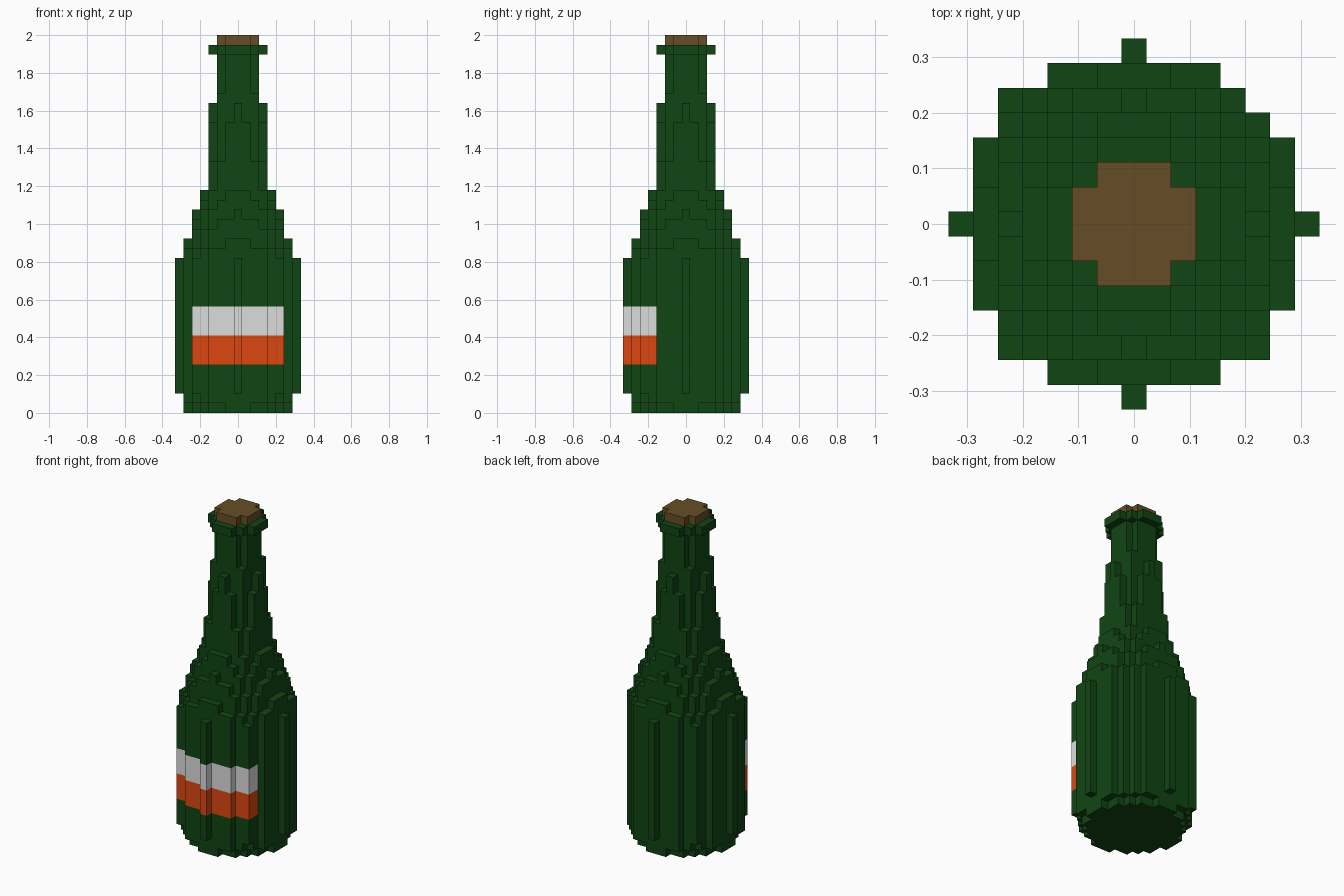
import bpy, bmesh

if "Cube" in bpy.data.objects:
    bpy.data.objects.remove(bpy.data.objects["Cube"], do_unlink=True)

CELL = 2 / 45      # block width
LAYER = 2 / 39     # block height


def material(name, rgb):
    m = bpy.data.materials.new(name)
    m.use_nodes = True
    m.diffuse_color = (*rgb, 1)
    m.node_tree.nodes["Principled BSDF"].inputs["Base Color"].default_value = (*rgb, 1)
    return m


green = material("bottle_green", (0.0055, 0.06, 0.0065))
white = material("label_white", (0.72, 0.72, 0.72))
orange = material("label_orange", (0.72, 0.063, 0.0055))
brown = material("cork_brown", (0.132, 0.076, 0.02))

# Stacked bands: part, number of layers, squared radius in blocks
BANDS = [
    ("base", 1, 38), ("base", 1, 45),
    ("body", 3, 49), ("label_lower", 3, 49), ("label_upper", 3, 49), ("body", 5, 49),
    ("shoulder", 1, 45), ("shoulder", 1, 38), ("shoulder", 1, 34), ("shoulder", 1, 29),
    ("shoulder", 1, 25), ("shoulder", 1, 20), ("shoulder", 1, 18),
    ("neck", 3, 13), ("neck", 4, 10), ("neck", 2, 9), ("neck", 1, 8), ("neck", 4, 5),
    ("lip", 1, 10), ("cork", 1, 5),
]
COLOURS = {"label_lower": orange, "label_upper": white, "cork": brown}


def disc(r2):
    """Block positions inside a circle; the widest ring also has three corner blocks."""
    cells = {(x, y) for x in range(-7, 8) for y in range(-7, 8) if x * x + y * y <= r2}
    if r2 == 49:
        cells |= {(-5, 5), (-5, -5), (5, -5)}
    return cells


def part_of(band, cell):
    """The label only wraps the front of its bands."""
    if band.startswith("label") and not (cell[1] <= -4 and abs(cell[0]) <= 5):
        return "body"
    return band


meshes = {}


def add_face(part, points):
    bm = meshes.setdefault(part, bmesh.new())
    bm.faces.new([bm.verts.new((x * CELL, y * CELL, z * LAYER)) for x, y, z in points])


# Outer walls and exposed steps of every band
discs = [disc(r2) for _, _, r2 in BANDS]
z0 = 0
for i, (band, height, _) in enumerate(BANDS):
    z1 = z0 + height
    below = discs[i - 1] if i else set()
    above = discs[i + 1] if i + 1 < len(BANDS) else set()
    for x, y in sorted(discs[i]):
        part = part_of(band, (x, y))
        for dx, dy in ((1, 0), (0, 1), (-1, 0), (0, -1)):
            if (x + dx, y + dy) not in discs[i]:
                ax, ay = x + (dx + dy) / 2, y + (dy - dx) / 2
                bx, by = x + (dx - dy) / 2, y + (dy + dx) / 2
                add_face(part, [(ax, ay, z0), (bx, by, z0), (bx, by, z1), (ax, ay, z1)])
        corners = [(x - .5, y - .5), (x + .5, y - .5), (x + .5, y + .5), (x - .5, y + .5)]
        if (x, y) not in above:
            add_face(part, [(*c, z1) for c in corners])
        if (x, y) not in below:
            add_face(part, [(*c, z0) for c in reversed(corners)])
    z0 = z1

# One object per part
for part, bm in meshes.items():
    bmesh.ops.remove_doubles(bm, verts=bm.verts, dist=0.0001)
    mesh = bpy.data.meshes.new(part)
    bm.to_mesh(mesh)
    bm.free()
    mesh.materials.append(COLOURS.get(part, green))
    bpy.context.scene.collection.objects.link(bpy.data.objects.new(part, mesh))
